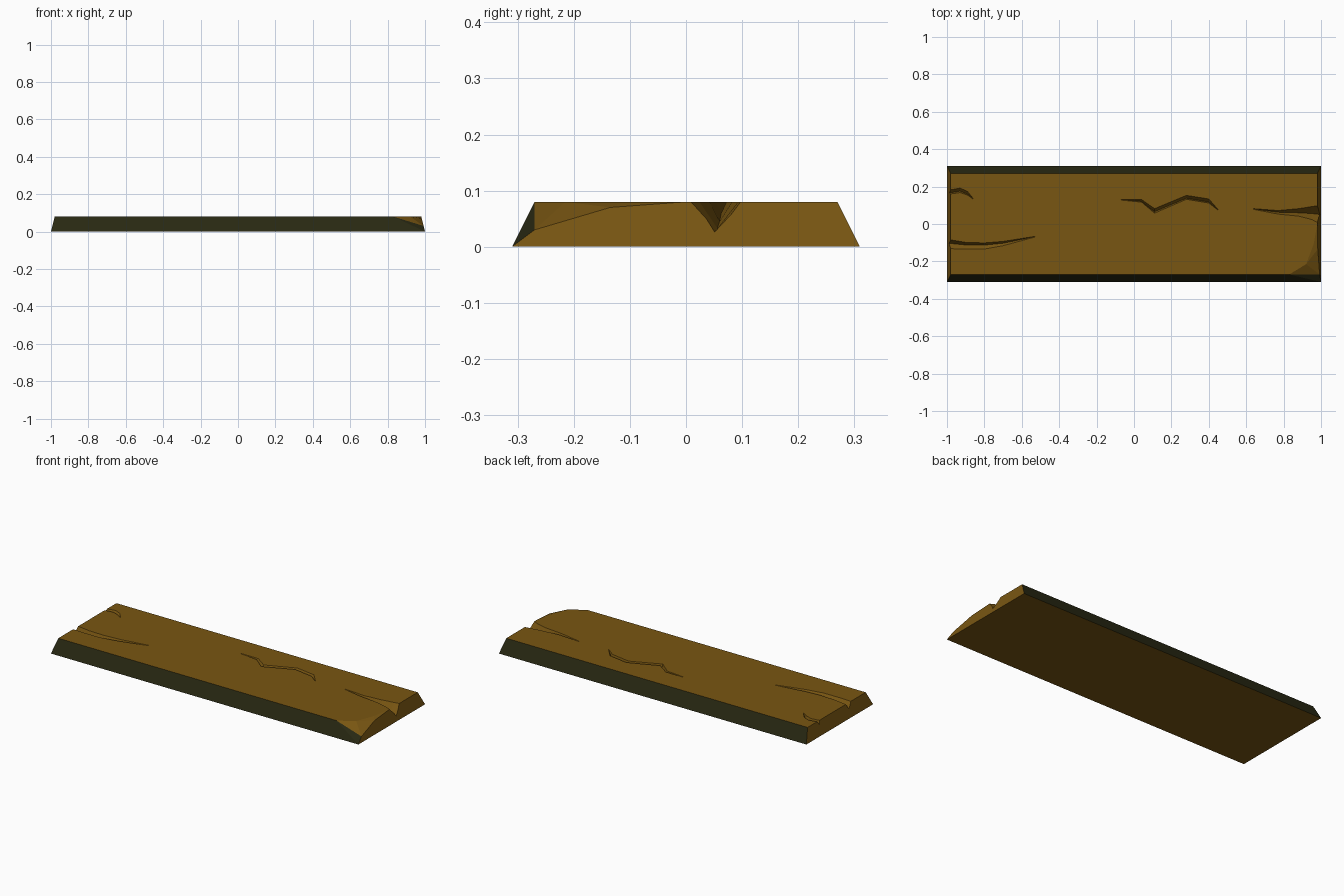
import bpy, bmesh

TOP = 0.08


def material(name, rgb):
    m = bpy.data.materials.new(name)
    m.diffuse_color = (*rgb, 1)
    return m


wood = material("brown wood", (0.19, 0.093, 0.006))
edge = material("dark olive edge", (0.021, 0.021, 0.006))


def make_object(name, verts, faces, dark=()):
    bm = bmesh.new()
    vs = [bm.verts.new(v) for v in verts]
    for i, f in enumerate(faces):
        bm.faces.new([vs[k] for k in f]).material_index = int(i in dark)
    bmesh.ops.recalc_face_normals(bm, faces=bm.faces)
    me = bpy.data.meshes.new(name)
    bm.to_mesh(me)
    bm.free()
    me.materials.append(wood)
    me.materials.append(edge)
    ob = bpy.data.objects.new(name, me)
    bpy.context.collection.objects.link(ob)
    return ob


# Plank with sloping sides and one broken corner at the front right
verts = [
    (-1, -0.31, 0), (1, -0.31, 0), (1, 0.31, 0), (-1, 0.31, 0),       # base 0-3
    (-0.98, -0.27, TOP), (-0.98, 0.27, TOP), (0.98, 0.27, TOP),       # top 4-6
    (0.98, 0, TOP), (0.96, -0.11, TOP), (0.92, -0.215, TOP), (0.83, -0.27, TOP),  # break 7-10
    (0.9925, -0.27, 0.03), (0.9825, -0.135, 0.07),                    # lowered edge 11-12
]
faces = [
    (0, 1, 2, 3), (4, 10, 9, 8, 7, 6, 5),
    (0, 1, 10, 4), (1, 11, 10), (2, 3, 5, 6),                          # long sides
    (0, 4, 5, 3), (1, 2, 6, 7, 12, 11),                                # ends
    (11, 9, 10), (11, 12, 9), (12, 8, 9), (12, 7, 8),                  # broken corner
]
plank = make_object("plank", verts, faces, dark=(2, 3, 4))


# V-shaped crack: points are x, y of the bottom, width up, width down, depth
def crack(name, points):
    verts, faces = [], []
    for x, y, up, down, depth in points:
        s = (depth + 0.001) / depth
        verts += [(x, y + up * s, TOP + 0.001), (x, y - down * s, TOP + 0.001),
                  (x, y, TOP - depth)]
    n = len(points)
    for i in range(n - 1):
        for k in range(3):
            a, b = 3 * i + k, 3 * i + (k + 1) % 3
            faces.append((a, b, b + 3, a + 3))
    faces += [(0, 1, 2), (3 * n - 3, 3 * n - 2, 3 * n - 1)]
    cutter = make_object(name, verts, faces)
    cutter.hide_render = True
    mod = plank.modifiers.new(name, 'BOOLEAN')
    mod.operation = 'DIFFERENCE'
    mod.solver = 'EXACT'
    mod.object = cutter
    bpy.context.view_layer.objects.active = plank
    bpy.ops.object.modifier_apply(modifier=name)
    bpy.data.objects.remove(cutter)


crack("middle_crack", [
    (-0.07, 0.13, 0.002, 0.002, 0.004), (0.04, 0.121, 0.01, 0.004, 0.015),
    (0.11, 0.066, 0.016, 0.008, 0.02), (0.28, 0.138, 0.015, 0.006, 0.02),
    (0.40, 0.118, 0.016, 0.006, 0.02), (0.45, 0.075, 0.002, 0.002, 0.004)])
crack("left_long_crack", [
    (-1.02, -0.10, 0.022, 0.03, 0.035), (-0.9, -0.112, 0.014, 0.023, 0.028),
    (-0.8, -0.113, 0.012, 0.021, 0.022), (-0.7, -0.103, 0.01, 0.013, 0.015),
    (-0.53, -0.068, 0.002, 0.002, 0.004)])
crack("left_short_crack", [
    (-1.02, 0.16, 0.015, 0.005, 0.025), (-0.93, 0.176, 0.016, 0.008, 0.02),
    (-0.89, 0.16, 0.014, 0.006, 0.015), (-0.86, 0.135, 0.002, 0.002, 0.004)])
crack("right_crack", [
    (0.64, 0.08, 0.002, 0.002, 0.004), (0.77, 0.063, 0.009, 0.01, 0.02),
    (0.88, 0.06, 0.022, 0.018, 0.035), (0.95, 0.056, 0.037, 0.032, 0.047),
    (1.02, 0.048, 0.055, 0.06, 0.058)])
